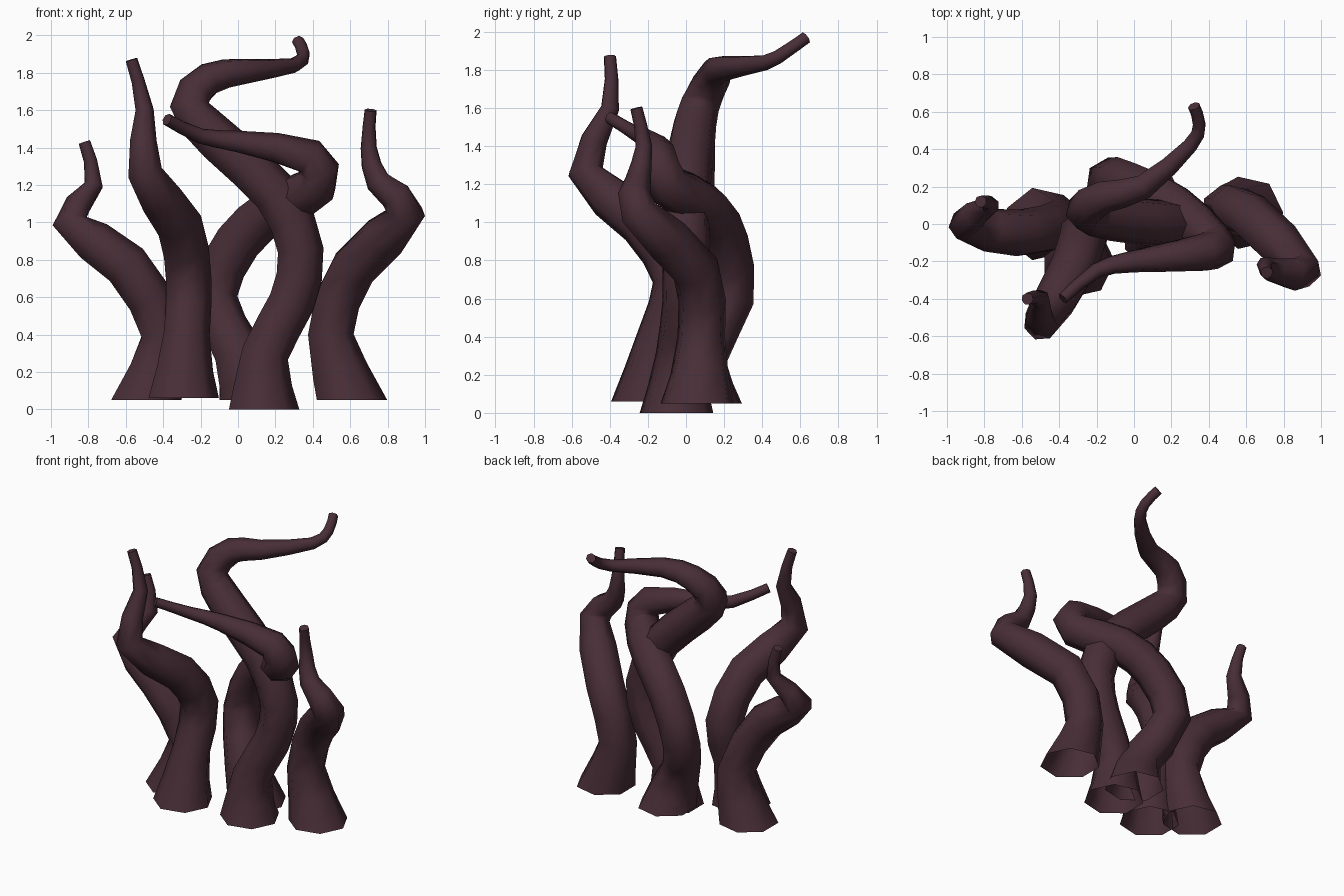
import bpy
import bmesh
import math
from mathutils import Vector

cube = bpy.data.objects.get("Cube")
if cube:
    bpy.data.objects.remove(cube, do_unlink=True)

SIDES = 7
TIP_RADIUS = .033
BODY_RADIUS = .128
FLARE = .07
FLARE_HEIGHT = .35

skin = bpy.data.materials.new("dark_maroon")
skin.use_nodes = True
skin.diffuse_color = (.065, .027, .037, 1)
shader = skin.node_tree.nodes["Principled BSDF"]
shader.inputs["Base Color"].default_value = skin.diffuse_color


def add_midpoints(points):
    """Round the path off with one smooth point inside every span."""
    padded = [points[0], *points, points[-1]]
    result = []
    for before, start, end, after in zip(padded, padded[1:], padded[2:], padded[3:]):
        middle = (start + end) / 2
        bulge = (middle - (before + after) / 2) / 8
        result += [start, middle + bulge]
    return result + [points[-1]]


def radius_at(fraction, height):
    """Ease from body to tip over the upper half and flare out at the base."""
    upper = max(0, 2 * fraction - 1)
    ease = upper * upper * (3 - 2 * upper)
    taper = BODY_RADIUS + (TIP_RADIUS - BODY_RADIUS) * ease
    flare = max(0, 1 - height / FLARE_HEIGHT) ** 1.5
    return taper + FLARE * flare


def tentacle(name, *path):
    """Sweep a tapering ring along the path; the base stays open."""
    points = add_midpoints([Vector(p) for p in path])
    steps = [end - start for start, end in zip(points, points[1:])]
    length = sum(step.length for step in steps)
    up = Vector((0, 0, 1))

    # Direction at every ring, with a level ring at the base
    tangents = [up]
    for before, after in zip(steps, steps[1:]):
        tangents.append((before.normalized() + after.normalized()).normalized())
    tangents.append(steps[-1].normalized())

    # Rings, turned along the path so that the sides do not twist
    bm = bmesh.new()
    rings = []
    previous, side, travelled = up, Vector((1, 0, 0)), 0
    for index, (centre, tangent) in enumerate(zip(points, tangents)):
        if index:
            travelled += steps[index - 1].length
        side = previous.rotation_difference(tangent) @ side
        previous = tangent
        across = tangent.cross(side)
        radius = radius_at(travelled / length, centre.z - points[0].z)
        ring = []
        for corner in range(SIDES):
            angle = math.tau * corner / SIDES
            offset = math.cos(angle) * side + math.sin(angle) * across
            ring.append(bm.verts.new(centre + radius * offset))
        rings.append(ring)

    # Skin between the rings and a small cap on the tip
    for low, high in zip(rings, rings[1:]):
        for corner in range(SIDES):
            following = (corner + 1) % SIDES
            bm.faces.new((low[corner], low[following], high[following], high[corner]))
    bm.faces.new(rings[-1])

    mesh = bpy.data.meshes.new(name)
    bm.to_mesh(mesh)
    bm.free()
    mesh.materials.append(skin)
    body = bpy.data.objects.new(name, mesh)
    bpy.context.collection.objects.link(body)
    bpy.ops.object.select_all(action='DESELECT')
    body.select_set(True)
    bpy.context.view_layer.objects.active = body
    bpy.ops.object.shade_smooth_by_angle(angle=math.radians(65))


# Short tentacle, bent outward
tentacle("right_tentacle", (-.5, 0, .05), (-.4, 0, .4), (-.6, -.05, .77),
         (-.9, 0, 1), (-.77, .1, 1.2), (-.82, .12, 1.43))

# Upright tentacle, leaning to the front
tentacle("front_tentacle", (-.3, -.2, .06), (-.28, -.13, .4), (-.27, -.05, .7),
         (-.32, -.23, 1), (-.5, -.53, 1.27), (-.5, -.4, 1.6), (-.57, -.4, 1.87))

# Back tentacle, looping round to the front
tentacle("back_tentacle", (.08, .1, .05), (0, .08, .3), (-.13, .23, .6),
         (0, .2, .9), (.2, .1, 1.08), (.42, -.1, 1.2), (.38, -.15, 1.35),
         (0, -.2, 1.43), (-.2, -.25, 1.46), (-.38, -.4, 1.55))

# Tallest tentacle, hooked to the back
tentacle("middle_tentacle", (.13, -.05, 0), (.14, -.03, .3), (.28, 0, .57),
         (.33, 0, .85), (.2, 0, 1.15), (-.1, .03, 1.43), (-.26, .07, 1.62),
         (-.15, .15, 1.77), (.05, .2, 1.81), (.3, .42, 1.84), (.35, .53, 1.9),
         (.32, .63, 1.97))

# Left tentacle, bent outward and forward
tentacle("left_tentacle", (.6, .06, .05), (.49, .08, .4), (.61, .05, .75),
         (.9, -.25, 1.05), (.75, -.25, 1.22), (.7, -.22, 1.4), (.71, -.26, 1.6))
